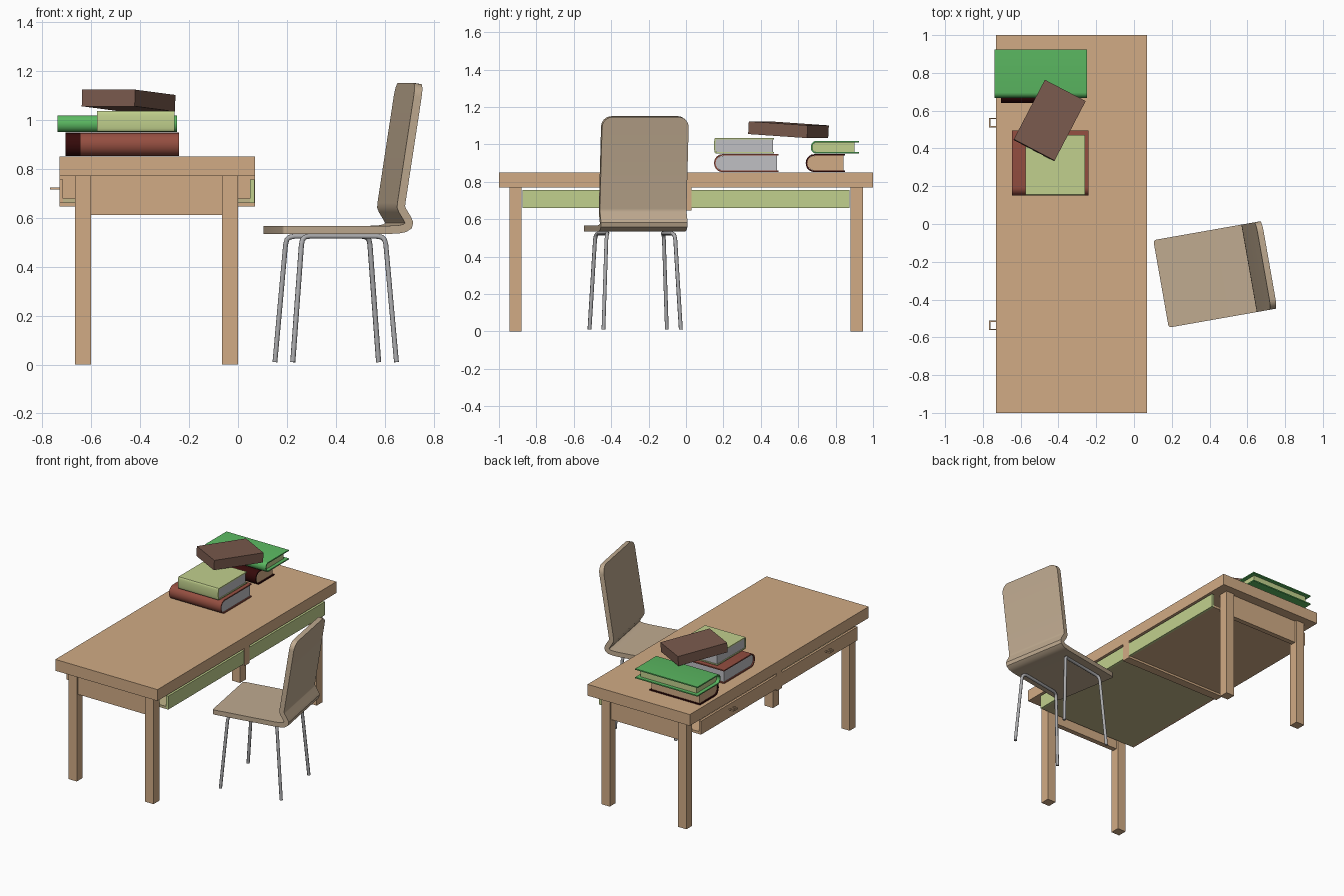
import bpy
import bmesh
from math import sin, cos, pi, radians
from mathutils import Matrix

old = bpy.data.objects.get("Cube")
if old:
    bpy.data.objects.remove(old, do_unlink=True)


def material(name, r, g, b):
    """Flat material from 8-bit display values, stored as linear."""
    col = tuple((c / 255) ** 2.2 for c in (r, g, b)) + (1.0,)
    m = bpy.data.materials.new(name)
    m.use_nodes = True
    m.diffuse_color = col
    bsdf = m.node_tree.nodes["Principled BSDF"]
    bsdf.inputs["Base Color"].default_value = col
    bsdf.inputs["Roughness"].default_value = 0.7
    return m


desk_wood = material("desk wood", 208, 170, 132)
chair_wood = material("chair wood", 190, 169, 143)
metal = material("grey metal", 170, 170, 172)
green = material("green cover", 92, 184, 98)
light_green = material("light green", 192, 207, 140)
maroon = material("maroon cover", 148, 80, 67)
black_red = material("black red cover", 56, 18, 18)
paper = material("grey paper", 190, 190, 194)
brown = material("brown cover", 120, 90, 78)
olive = material("olive wood", 192, 180, 136)


def link(name, data, mat, matrix=None):
    ob = bpy.data.objects.new(name, data)
    bpy.context.collection.objects.link(ob)
    data.materials.append(mat)
    if matrix:
        ob.matrix_world = matrix
    return ob


def box(name, x, y, z, mat, matrix=None):
    """Box from (min, max) ranges on each axis."""
    bm = bmesh.new()
    bmesh.ops.create_cube(bm, size=1)
    for v in bm.verts:
        for i, (lo, hi) in enumerate((x, y, z)):
            v.co[i] = hi if v.co[i] > 0 else lo
    me = bpy.data.meshes.new(name)
    bm.to_mesh(me)
    bm.free()
    return link(name, me, mat, matrix)


def ribbon(name, path, half_width, thickness, mat, matrix=None, offset=0.0):
    """Sheet following a (y, z) path, as wide as half_width(i), thickened."""
    bm = bmesh.new()
    rows = []
    for i, (y, z) in enumerate(path):
        w = half_width(i)
        rows.append([bm.verts.new((s * w, y, z)) for s in (-1, 1)])
    for a, b in zip(rows, rows[1:]):
        bm.faces.new((a[0], a[1], b[1], b[0]))
    me = bpy.data.meshes.new(name)
    bm.to_mesh(me)
    bm.free()
    ob = link(name, me, mat, matrix)
    mod = ob.modifiers.new("thickness", "SOLIDIFY")
    mod.thickness = thickness
    mod.offset = offset
    mod.use_even_offset = True
    bpy.ops.object.select_all(action="DESELECT")
    ob.select_set(True)
    bpy.context.view_layer.objects.active = ob
    bpy.ops.object.modifier_apply(modifier=mod.name)
    bpy.ops.object.shade_smooth_by_angle(angle=radians(35))
    return ob


# Desk: top, legs, end aprons and middle divider
box("desk_top", (-0.73, 0.07), (-1, 1), (0.77, 0.85), desk_wood)
for end, s in (("front", -1), ("back", 1)):
    y = sorted((s * 0.88, s * 0.945))
    for side, x in (("right", (-0.665, -0.6)), ("left", (-0.065, 0))):
        box(f"{end}_{side}_desk_leg", x, y, (0, 0.77), desk_wood)
    y = sorted((s * 0.895, s * 0.93))
    box(f"{end}_apron", (-0.6, -0.065), y, (0.61, 0.77), desk_wood)
box("middle_divider", (-0.73, 0.07), (-0.03, 0.03), (0.645, 0.77), desk_wood)

# Two open-ended drawers with ring handles
for label, s, base in (("front", -1, olive), ("back", 1, desk_wood)):
    y = sorted((s * 0.03, s * 0.875))
    box(f"{label}_drawer_face", (-0.73, -0.714), y, (0.66, 0.755), desk_wood)
    box(f"{label}_drawer_rear", (0.05, 0.067), y, (0.66, 0.755), light_green)
    box(f"{label}_drawer_floor", (-0.714, 0.05), y, (0.66, 0.678), base)
    c = s * 0.537
    for t in (-1, 1):
        yy = sorted((c + t * 0.018, c + t * 0.025))
        box(f"{label}_handle_arm", (-0.765, -0.73), yy, (0.714, 0.723), desk_wood)
    box(f"{label}_handle_bar", (-0.767, -0.76), (c - 0.025, c + 0.025),
        (0.714, 0.723), desk_wood)

# Chair shell: seat and back in one bent sheet with rounded corners
chair = Matrix.Translation((0.143, -0.317, 0)) @ Matrix.Rotation(radians(-80), 4, "Z")
WIDTH, STEPS = 0.235, 6
seat_r, back_r = 0.015, 0.055
path, widths = [], []
for i in range(STEPS + 1):
    a = pi / 2 * i / STEPS
    path.append((seat_r * (1 - cos(a)), 0.55))
    widths.append(WIDTH - seat_r * (1 - sin(a)))
bend = [(0.44, 0.55), (0.48, 0.552), (0.505, 0.557), (0.52, 0.567), (0.523, 0.58),
        (0.517, 0.594), (0.495, 0.63), (0.49, 0.643), (0.491, 0.658)]
path += bend
widths += [WIDTH] * len(bend)
low, top = path[-1], (0.567, 1.148)
for i in range(STEPS + 1):
    a = pi / 2 * i / STEPS
    z = top[1] - back_r * (1 - sin(a))
    f = (z - low[1]) / (top[1] - low[1])
    path.append((low[0] + f * (top[0] - low[0]), z))
    widths.append(WIDTH - back_r * (1 - cos(a)))
ribbon("chair_shell", path, lambda i: widths[i], 0.033, chair_wood, chair)

# Chair legs: one bent tube per side
for side, s in (("left", -1), ("right", 1)):
    half = [(0.21, 0.045, 0.01), (0.187, 0.085, 0.49), (0.184, 0.09, 0.51),
            (0.18, 0.1, 0.52), (0.175, 0.12, 0.524)]
    pts = half + [(x, 0.52 - y, z) for x, y, z in reversed(half)]
    cu = bpy.data.curves.new(f"{side}_chair_legs", "CURVE")
    cu.dimensions = "3D"
    cu.bevel_depth = 0.0105
    cu.bevel_resolution = 2
    cu.use_fill_caps = True
    sp = cu.splines.new("POLY")
    sp.points.add(len(pts) - 1)
    for p, (x, y, z) in zip(sp.points, pts):
        p.co = (s * x, y, z, 1)
    link(f"{side}_chair_legs", cu, metal, chair)


def book(name, x, y, z, cover, pages, bulge, margin):
    """Cover wrapped round a spine facing -y, with a page block inside."""
    t = 0.008
    cx, w = sum(x) / 2, (x[1] - x[0]) / 2
    mid, h = sum(z) / 2, (z[1] - z[0]) / 2 - t / 2
    spine = [(y[0] + t / 2 + bulge * (1 - sin(pi * i / 10)), mid - h * cos(pi * i / 10))
             for i in range(11)]
    outline = [(y[1], mid - h)] + spine + [(y[1], mid + h)]
    place = Matrix.Translation((cx, 0, 0))
    ribbon(name + "_cover", outline, lambda i: w, t, cover, place)
    inner = [(py + t * 0.4, mid + (pz - mid) * (1 - t / h / 2)) for py, pz in spine]
    # Page block follows the spine curve and is closed at the fore edge
    bm = bmesh.new()
    loop = [(y[1] - margin, mid - h)] + inner + [(y[1] - margin, mid + h)]
    face = bm.faces.new([bm.verts.new((-w + margin, a, b)) for a, b in loop])
    ext = bmesh.ops.extrude_face_region(bm, geom=[face])
    for v in ext["geom"]:
        if isinstance(v, bmesh.types.BMVert):
            v.co.x = w - margin
    bmesh.ops.recalc_face_normals(bm, faces=bm.faces)
    me = bpy.data.meshes.new(name + "_pages")
    bm.to_mesh(me)
    bm.free()
    link(name + "_pages", me, pages, place)


# Stacked books
book("maroon_book", (-0.645, -0.24), (0.15, 0.495), (0.852, 0.947), maroon, paper, 0.04, 0.008)
book("light_green_book", (-0.575, -0.26), (0.15, 0.47), (0.952, 1.035), light_green, paper, 0.005, 0.005)
book("dark_book", (-0.705, -0.31), (0.64, 0.85), (0.852, 0.947), black_red, desk_wood, 0.04, 0.008)
book("green_book", (-0.738, -0.25), (0.667, 0.925), (0.95, 1.018), green, light_green, 0.025, 0.025)

# Top book, turned and resting at a slant
slant = (Matrix.Translation((-0.447, 0.548, 1.078)) @ Matrix.Rotation(radians(62.4), 4, "Z")
         @ Matrix.Rotation(radians(3.5), 4, "Y"))
box("slanted_book", (-0.178, 0.178), (-0.122, 0.122), (-0.034, 0.034), brown, slant)
